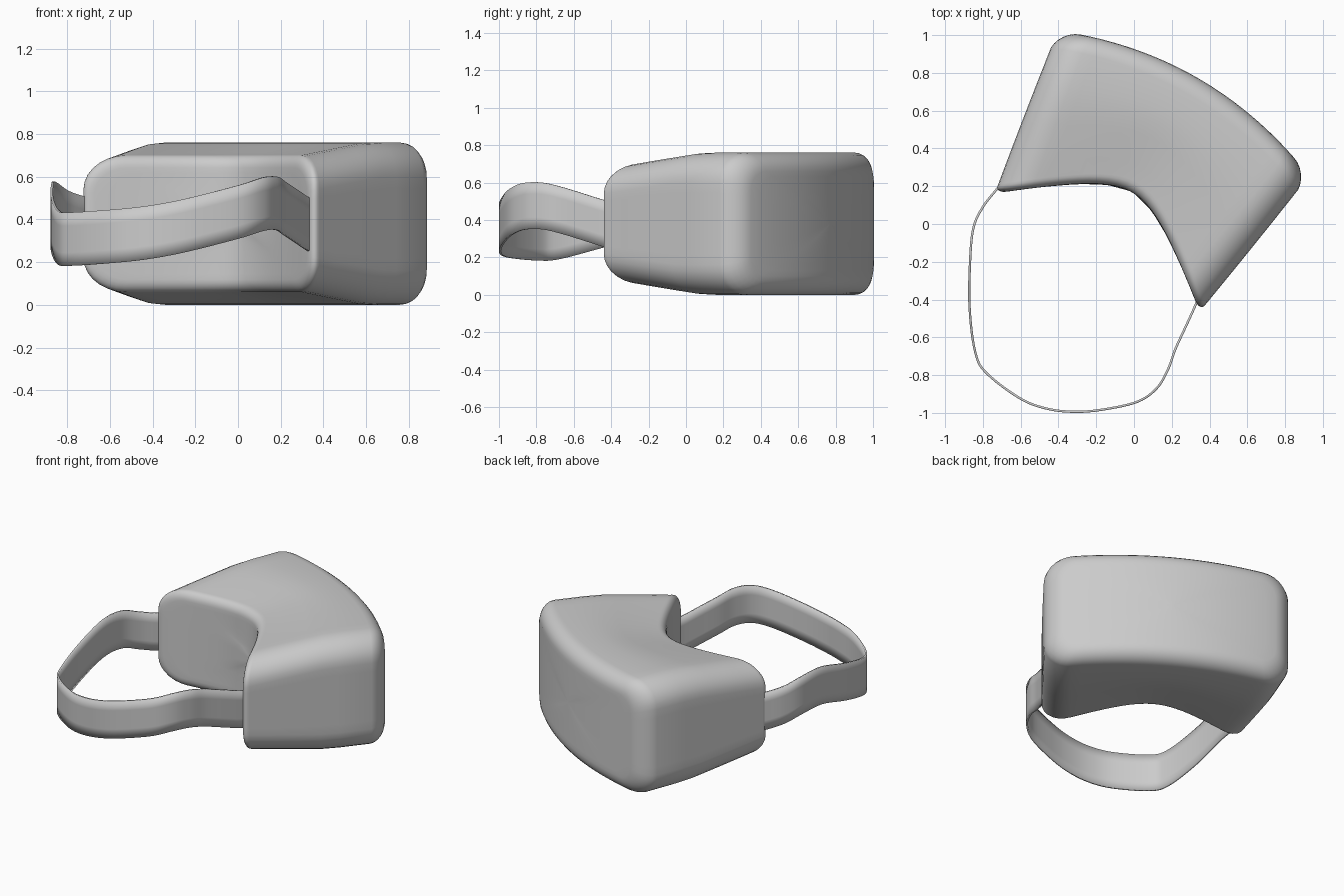
import bpy, bmesh, math
from mathutils import Vector

if "Cube" in bpy.data.objects:
    bpy.data.objects.remove(bpy.data.objects["Cube"])

ANG = math.radians(-30)          # headset is turned 30 degrees about z
U = Vector((math.cos(ANG), math.sin(ANG), 0))
V = Vector((-math.sin(ANG), math.cos(ANG), 0))
UC, ZC = -0.093, 0.38            # centre line of the headset


def add_mesh(name, bm):
    bmesh.ops.recalc_face_normals(bm, faces=bm.faces)
    mesh = bpy.data.meshes.new(name)
    bm.to_mesh(mesh)
    bm.free()
    obj = bpy.data.objects.new(name, mesh)
    bpy.context.collection.objects.link(obj)
    bpy.context.view_layer.objects.active = obj
    obj.select_set(True)
    bpy.ops.object.shade_smooth_by_angle(angle=math.radians(50))
    obj.select_set(False)
    return obj


def inner(a):                    # face-side curve
    return 0.14 - (math.hypot(0.85 * a, 0.2) - 0.2)


def outer(a):                    # front-side curve
    return 0.838 - 0.26 * a * a


def rounded_rect(w, h, r, n_long=20, n_short=8, n_arc=7):
    pts = []
    corners = [(w - r, h - r, 0), (r - w, h - r, 90), (r - w, r - h, 180), (w - r, r - h, 270)]
    for i, (cx, cy, start) in enumerate(corners):
        for k in range(n_arc + 1):
            t = math.radians(start + 90 * k / n_arc)
            pts.append((cx + r * math.cos(t), cy + r * math.sin(t)))
        n = n_long if i % 2 == 0 else n_short
        p = pts[-1]
        nx, ny, ns = corners[(i + 1) % 4]
        q = (nx + r * math.cos(math.radians(ns)), ny + r * math.sin(math.radians(ns)))
        for k in range(1, n):
            f = k / n
            pts.append((p[0] + (q[0] - p[0]) * f, p[1] + (q[1] - p[1]) * f))
    return pts


# Headset body: rounded-rectangle rings lofted from the face side to the front
def ring_points(t, inset, offset, scale=1.0):
    w = 0.635 + 0.12 * t - inset
    h = 0.322 + 0.058 * min(1, t / 0.65) - inset
    pts = []
    for a, z in rounded_rect(w, h, max(0.16 - inset * 0.6, 0.05)):
        a, z = a * scale, z * scale
        v = inner(a) * (1 - t) + outer(a) * t + offset
        pts.append(U * (UC + a) + V * v + Vector((0, 0, ZC + z)))
    return pts


RB, RF = 0.06, 0.10              # edge radii, back and front
STEPS = 6
specs = [(0, RB, 0, s) for s in (0.03, 0.25, 0.5, 0.75, 0.9)]
for k in range(STEPS + 1):
    g = math.radians(90 * k / STEPS)
    specs.append((0, RB * (1 - math.sin(g)), RB * (1 - math.cos(g)), 1))
for t in (0.15, 0.3, 0.45, 0.6, 0.75):
    specs.append((t, 0, RB * (1 - t) - RF * t, 1))
for k in range(STEPS + 1):
    g = math.radians(90 * k / STEPS)
    specs.append((1, RF * (1 - math.cos(g)), -RF * (1 - math.sin(g)), 1))
specs += [(1, RF, 0, s) for s in (0.9, 0.75, 0.5, 0.25, 0.03)]

bm = bmesh.new()
rings = [[bm.verts.new(p) for p in ring_points(*s)] for s in specs]
for r0, r1 in zip(rings, rings[1:]):
    n = len(r0)
    for i in range(n):
        j = (i + 1) % n
        bm.faces.new((r0[i], r0[j], r1[j], r1[i]))
bm.faces.new(rings[0])
bm.faces.new(rings[-1])
add_mesh("headset_body", bm)

# Head strap: thin wavy ribbon swept along a smooth path (x, y, mid height)
PATH = [Vector(p) for p in (
    (-0.68, 0.24, 0.38), (-0.73, 0.18, 0.385), (-0.80, 0.09, 0.41), (-0.85, -0.02, 0.445),
    (-0.868, -0.2, 0.445), (-0.87, -0.45, 0.375), (-0.84, -0.68, 0.315), (-0.78, -0.79, 0.308),
    (-0.6, -0.925, 0.32), (-0.45, -0.98, 0.335), (-0.3, -0.994, 0.36), (-0.15, -0.98, 0.395),
    (0.02, -0.94, 0.44), (0.12, -0.87, 0.472), (0.18, -0.77, 0.475), (0.22, -0.66, 0.45),
    (0.28, -0.53, 0.41), (0.325, -0.43, 0.38), (0.35, -0.36, 0.375))]


def catmull(pts, n):
    out = []
    ext = [2 * pts[0] - pts[1]] + pts + [2 * pts[-1] - pts[-2]]
    for i in range(1, len(ext) - 2):
        a, b, c, d = ext[i - 1:i + 3]
        for k in range(n):
            t = k / n
            out.append(0.5 * (2 * b + (c - a) * t + (2 * a - 5 * b + 4 * c - d) * t * t
                              + (3 * b - a - 3 * c + d) * t ** 3))
    return out + [pts[-1]]


bm = bmesh.new()
rows = []
for p in catmull(PATH, 6):
    rows.append([bm.verts.new(p + Vector((0, 0, 0.25 * (k / 4 - 0.5)))) for k in range(5)])
for r0, r1 in zip(rows, rows[1:]):
    for k in range(4):
        bm.faces.new((r0[k], r1[k], r1[k + 1], r0[k + 1]))
strap = add_mesh("head_strap", bm)
solid = strap.modifiers.new("thickness", 'SOLIDIFY')
solid.thickness = 0.012
solid.offset = 0
